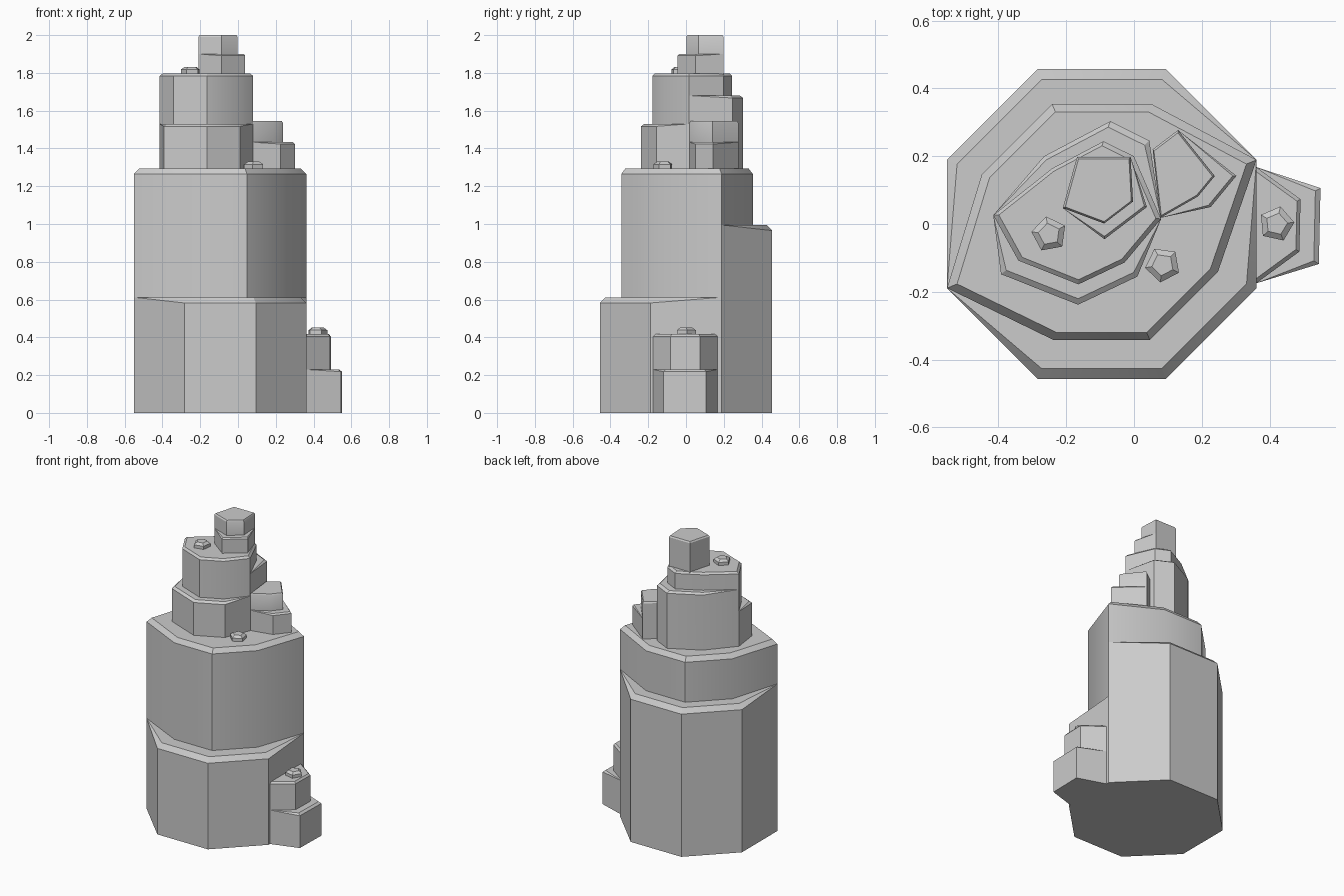
import bpy, bmesh
from math import sin, cos, pi, radians
from mathutils import Vector

if "Cube" in bpy.data.objects:
    bpy.data.objects.remove(bpy.data.objects["Cube"])


def rock(name, outline, centre, z0, z1, chains, chamfer, shrink):
    """Column whose outline (counter-clockwise) is cut back above stepped ledges.
    chains: (first, last, ledge height or None, upper scale); the ledge
    narrows to nothing at the first and last corner of each chain."""
    c = Vector(centre)
    n = len(outline)
    pts = [Vector(p) for p in outline]
    bm = bmesh.new()

    def lift(p, z):
        return (p.x, p.y, z)

    def face(coords):
        unique = list(dict.fromkeys(coords))
        if len(unique) > 2:
            bm.faces.new([bm.verts.new(q) for q in unique])

    cap = {}
    for first, last, ledge, scale in chains:
        columns = []
        for k in range(first, last + 1):
            p = pts[k % n]
            pinch = k in (first, last)
            col = [lift(p, z0)]
            top = p
            if ledge is not None:
                top = p if pinch else c + (p - c) * scale
                rim = p if pinch else c + (p - c) * shrink
                col += [lift(p, ledge if pinch else ledge - chamfer),
                        lift(rim, ledge), lift(top, ledge)]
            bevel = lift(c + (top - c) * shrink, z1)
            col += [lift(top, z1 - chamfer), bevel]
            cap[k % n] = bevel
            columns.append(col)
        for a, b in zip(columns, columns[1:]):
            for i in range(len(a) - 1):
                face([a[i], b[i], b[i + 1], a[i + 1]])
    face([cap[k] for k in range(n)])
    face([lift(p, z0) for p in reversed(pts)])
    bmesh.ops.remove_doubles(bm, verts=bm.verts, dist=1e-5)
    mesh = bpy.data.meshes.new(name)
    bm.to_mesh(mesh)
    bm.free()
    ob = bpy.data.objects.new(name, mesh)
    bpy.context.collection.objects.link(ob)
    bpy.ops.object.select_all(action='DESELECT')
    ob.select_set(True)
    bpy.context.view_layer.objects.active = ob
    bpy.ops.object.shade_smooth_by_angle(angle=radians(30))


# Main octagonal column, front ledge low and back ledge high
octagon = [(-0.095 + 0.494 * cos(pi * (9 + 2 * k) / 8),
            0.494 * sin(pi * (9 + 2 * k) / 8)) for k in range(8)]
rock("main_column", octagon, (-0.095, 0), 0, 1.295,
     [(0, 4, 0.612, 0.75), (4, 8, 0.995, 0.775)], 0.03, 0.935)

# Middle column
rock("middle_column",
     [(-0.415, 0.026), (-0.392, -0.148), (-0.165, -0.238), (0.01, -0.155),
      (0.08, 0.015), (0.045, 0.246), (-0.07, 0.303), (-0.265, 0.2)],
     (-0.16, 0.035), 1.29, 1.797,
     [(0, 4, 1.53, 0.78), (4, 8, 1.68, 0.78)], 0.013, 0.935)

# Summit block with a step on its front right
rock("summit_block",
     [(-0.21, 0.047), (-0.087, -0.045), (0.038, 0.05), (-0.01, 0.198),
      (-0.168, 0.198)],
     (-0.09, 0.1), 1.79, 2.0,
     [(0, 3, 1.9, 0.68), (3, 5, None, 1)], 0.009, 0.94)

# Shoulder block beside the middle column
rock("shoulder_block",
     [(0.078, 0.018), (0.226, 0.05), (0.302, 0.142), (0.13, 0.277),
      (0.055, 0.22)],
     (0.12, 0.14), 1.29, 1.545,
     [(0, 3, 1.433, 0.65), (3, 5, None, 1)], 0.01, 0.94)

# Low block at the right foot
rock("foot_block",
     [(0.36, -0.175), (0.545, -0.118), (0.55, 0.106), (0.36, 0.168), (0.25, 0)],
     (0.36, 0), 0, 0.417,
     [(0, 3, 0.23, 0.69), (3, 5, None, 1)], 0.012, 0.92)

# Small pentagonal pebbles on the flat tops
for i, (x, y, z, turn) in enumerate([(-0.25, -0.03, 1.797, 1.75),
                                     (0.085, -0.12, 1.295, 0.8),
                                     (0.42, 0.0, 0.417, 1.35)]):
    ring = [(x + 0.053 * cos(turn + k * 2 * pi / 5),
             y + 0.053 * sin(turn + k * 2 * pi / 5)) for k in range(5)]
    rock(f"pebble_{i + 1}", ring, (x, y), z - 0.005, z + 0.035,
         [(0, 5, None, 1)], 0.014, 0.62)
